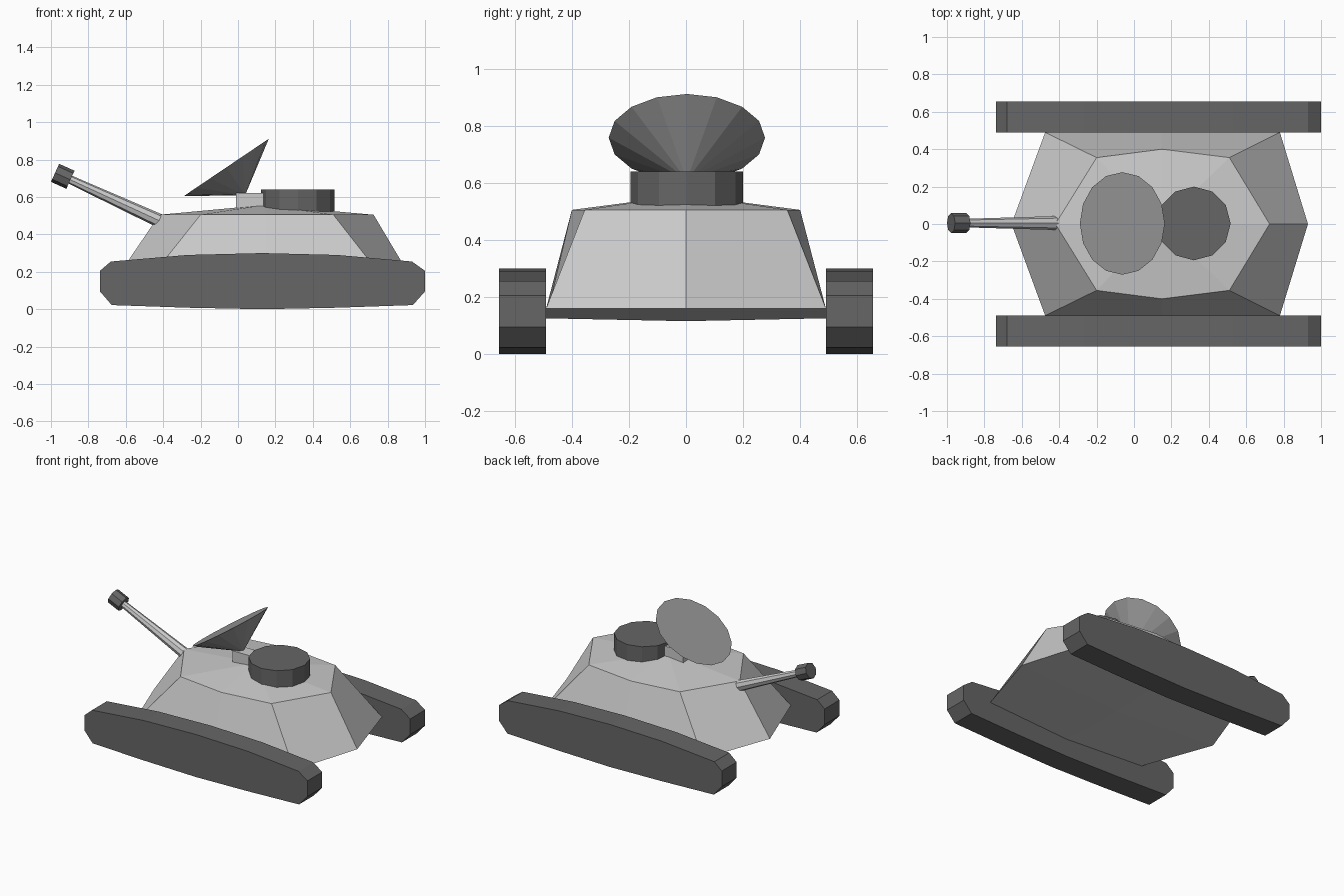
import bpy, bmesh, math
from mathutils import Vector

if "Cube" in bpy.data.objects:
    bpy.data.objects.remove(bpy.data.objects["Cube"])


def material(name, v):
    m = bpy.data.materials.new(name)
    m.diffuse_color = (v, v, v, 1)
    m.use_nodes = True
    m.node_tree.nodes["Principled BSDF"].inputs["Base Color"].default_value = m.diffuse_color
    return m


LIGHT = material("light grey", 0.60)
MID = material("mid grey", 0.319)
DARK = material("dark grey", 0.133)


def finish(name, bm, mat):
    bmesh.ops.recalc_face_normals(bm, faces=bm.faces)
    me = bpy.data.meshes.new(name)
    bm.to_mesh(me)
    bm.free()
    me.materials.append(mat)
    ob = bpy.data.objects.new(name, me)
    bpy.context.collection.objects.link(ob)
    return ob


def tapered(name, a, b, r1, r2, sides, mat, turn=0.0):
    """Cone or cylinder running from point a to point b."""
    a, b = Vector(a), Vector(b)
    d = b - a
    bm = bmesh.new()
    bmesh.ops.create_cone(bm, cap_ends=True, segments=sides,
                          radius1=r1, radius2=r2, depth=d.length)
    # keep the local y axis along world y
    rot = Vector((0, 1, 0)).cross(d.normalized()).to_track_quat('X', 'Y')
    x = Vector((0, 1, 0)).cross(d.normalized())
    c, s = math.cos(turn), math.sin(turn)
    for v in bm.verts:
        px, py = v.co.x * c - v.co.y * s, v.co.x * s + v.co.y * c
        v.co = (a + b) / 2 + x * px + Vector((0, py, 0)) + d.normalized() * v.co.z
    bmesh.ops.remove_doubles(bm, verts=bm.verts, dist=1e-5)
    return finish(name, bm, mat)


# Tracks: one side profile extruded in y, on both sides
track = [(-0.68, 0.255), (-0.27, 0.29), (0.13, 0.30), (0.53, 0.29), (0.93, 0.255),
         (1.0, 0.205), (1.0, 0.095), (0.935, 0.022), (0.53, 0.008), (0.13, 0.0),
         (-0.27, 0.008), (-0.675, 0.022), (-0.738, 0.095), (-0.738, 0.205)]
for name, y in (("front_track", -0.655), ("back_track", 0.49)):
    bm = bmesh.new()
    f = bm.faces.new([bm.verts.new((x, y, z)) for x, z in track])
    ext = bmesh.ops.extrude_face_region(bm, geom=[f])["geom"]
    bmesh.ops.translate(bm, vec=(0, 0.165, 0),
                        verts=[g for g in ext if isinstance(g, bmesh.types.BMVert)])
    finish(name, bm, DARK)

# Hull: two mirrored rings with a shallow peak above and below
half_top = [(-0.42, 0, 0.505), (-0.20, 0.355, 0.505), (0.15, 0.40, 0.505),
            (0.51, 0.355, 0.505), (0.725, 0, 0.505)]
half_low = [(-0.655, 0, 0.16), (-0.475, 0.49, 0.16), (0.15, 0.49, 0.125),
            (0.78, 0.49, 0.16), (0.93, 0, 0.16)]
bm = bmesh.new()
rings = []
for half in (half_top, half_low):
    pts = half + [(x, -y, z) for x, y, z in half[-2:0:-1]]
    rings.append([bm.verts.new(p) for p in pts])
top, low = rings
peak = bm.verts.new((0.14, 0, 0.557))
keel = bm.verts.new((0.14, 0, 0.115))
for i in range(len(top)):
    j = (i + 1) % len(top)
    bm.faces.new((top[i], top[j], peak))
    bm.faces.new((low[i], low[j], keel))
    bm.faces.new((top[i], top[j], low[j], low[i]))
finish("hull", bm, LIGHT)

# Round hatch on the roof
tapered("hatch", (0.32, 0.003, 0.50), (0.32, 0.003, 0.64), 0.197, 0.197, 12, DARK)

# Dish: wide cone with a flat face tilted up towards the gun, on a small block
tapered("dish", (0.038, 0.003, 0.609), (-0.0625, 0.003, 0.758), 0.0, 0.274, 16, MID)
bm = bmesh.new()
bmesh.ops.create_cube(bm, size=1)
for v in bm.verts:
    v.co = (0.065 + v.co.x * 0.15, v.co.y * 0.09, 0.575 + v.co.z * 0.09)
finish("dish_mount", bm, LIGHT)

# Gun: tapered barrel and dark muzzle
tapered("barrel", (-0.42, 0.005, 0.473), (-0.90, 0.005, 0.694), 0.037, 0.023, 8, LIGHT)
tapered("muzzle", (-0.896, 0.005, 0.692), (-0.978, 0.005, 0.729), 0.053, 0.053, 8, DARK)
